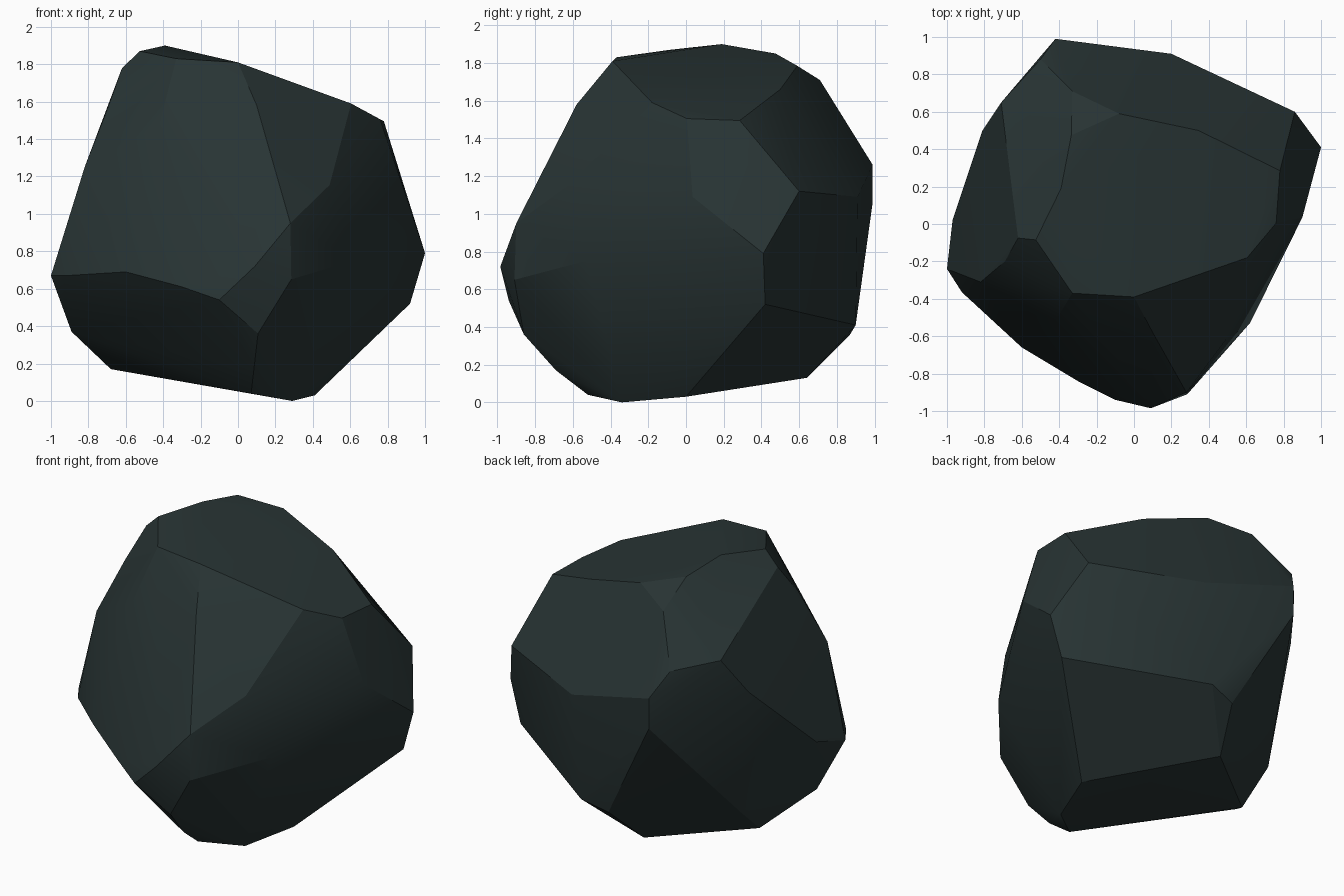
import bpy, bmesh, math

# Corner points of the chipped boulder, from crown to base
CORNERS = [
    # crown
    (.78, .285, 1.495), (.76, .005, 1.505), (.605, -.18, 1.59), (0, -.39, 1.81),
    (-.33, -.37, 1.83), (-.39, .19, 1.9), (-.525, -.085, 1.87), (-.62, -.075, 1.78),
    (-.335, .475, 1.85), (-.33, .71, 1.71), (-.08, .59, 1.785), (.345, .5, 1.66),
    # right side
    (.86, .6, 1.12), (.9, .035, 1.09), (1, .41, .79), (.92, .42, .52),
    (.62, -.53, .75), (.78, -.2, .98), (.49, -.62, 1.155),
    # front
    (.28, -.9, .95), (.285, -.91, .65), (.09, -.985, .72), (-.1, -.94, .54),
    (-.3, -.84, .61), (-.6, -.66, .69), (-.92, -.365, .67), (.1, -.58, 1.58),
    (-.42, -.52, 1.48), (.107, -.86, .36), (.085, -.69, .17),
    # left side
    (-1, -.24, .67), (-.82, -.31, 1.25), (-.69, -.2, 1.58), (-.97, .02, .75),
    (-.89, -.1, .37), (-.81, .5, 1.22), (-.7, .42, .36),
    # back
    (-.71, .65, 1.46), (-.5, .88, 1.42), (-.42, .99, 1.26), (-.42, .99, 1.06),
    (.2, .91, 1.09), (.14, .9, .41), (-.04, .87, .36),
    # base
    (.41, 0, .03), (.07, -.52, .04), (.29, -.34, 0), (-.68, .2, .17), (-.14, .64, .13),
]

# Boulder: convex hull round the corners, nearly coplanar triangles merged into facets
bm = bmesh.new()
for c in CORNERS:
    bm.verts.new(c)
bmesh.ops.convex_hull(bm, input=bm.verts[:])
bmesh.ops.delete(bm, geom=[v for v in bm.verts if not v.link_faces], context='VERTS')
bmesh.ops.dissolve_limit(bm, angle_limit=math.radians(2), verts=bm.verts[:], edges=bm.edges[:])
bmesh.ops.recalc_face_normals(bm, faces=bm.faces[:])
mesh = bpy.data.meshes.new("boulder")
bm.to_mesh(mesh)
bm.free()
boulder = bpy.data.objects.new("boulder", mesh)
bpy.context.collection.objects.link(boulder)

# Dark slate stone colour
stone = bpy.data.materials.new("dark slate stone")
stone.diffuse_color = (.021, .034, .034, 1)
mesh.materials.append(stone)

# Soft facets with crisp chipped edges
bpy.context.view_layer.objects.active = boulder
boulder.select_set(True)
bpy.ops.object.shade_smooth_by_angle(angle=math.radians(22))
